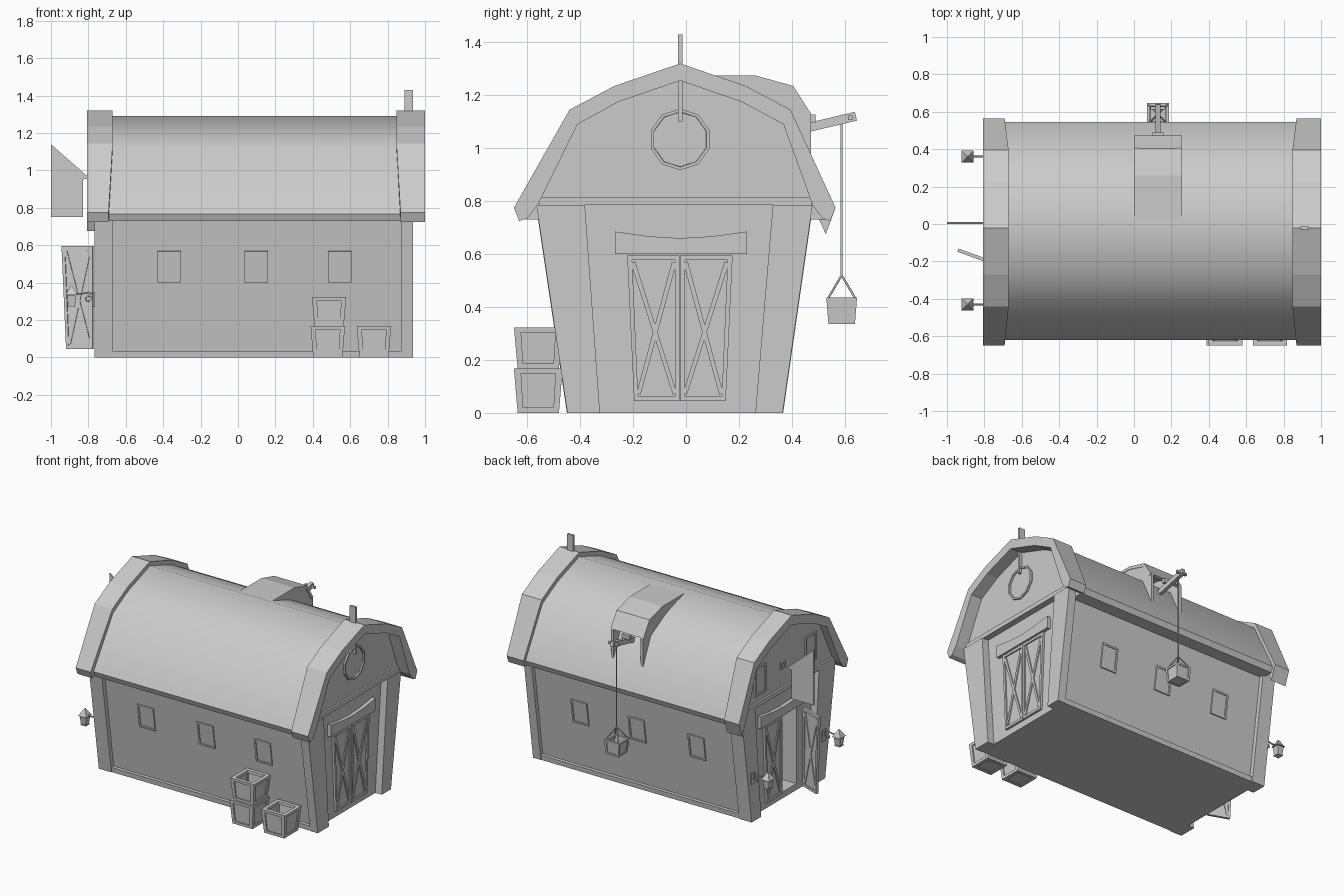
import bpy, bmesh, math
from mathutils import Matrix, Vector

if "Cube" in bpy.data.objects:
    bpy.data.objects.remove(bpy.data.objects["Cube"])

grey = bpy.data.materials.new("plain grey")
grey.use_nodes = True
grey.diffuse_color = (0.6, 0.6, 0.6, 1)
grey.node_tree.nodes["Principled BSDF"].inputs["Base Color"].default_value = (0.6, 0.6, 0.6, 1)

T, R = Matrix.Translation, Matrix.Rotation
MID = -0.022


def finish(name, bm, matrix=Matrix()):
    bmesh.ops.recalc_face_normals(bm, faces=bm.faces)
    mesh = bpy.data.meshes.new(name)
    bm.to_mesh(mesh)
    bm.free()
    mesh.materials.append(grey)
    ob = bpy.data.objects.new(name, mesh)
    ob.matrix_world = matrix
    bpy.context.scene.collection.objects.link(ob)
    return ob


def add_box(bm, centre, size, rot=Matrix(), base=Matrix()):
    bmesh.ops.create_cube(bm, size=1, matrix=base @ T(centre) @ rot @ Matrix.Diagonal((*size, 1)))


def box(name, lo, hi):
    bm = bmesh.new()
    lo, hi = Vector(lo), Vector(hi)
    add_box(bm, (lo + hi) / 2, hi - lo)
    return finish(name, bm)


def prism(name, profile, a, b):
    """Extrude a (y, z) profile from x=a to x=b."""
    bm = bmesh.new()
    face = bm.faces.new([bm.verts.new((a, y, z)) for y, z in profile])
    new = bmesh.ops.extrude_face_region(bm, geom=[face])["geom"]
    bmesh.ops.translate(bm, vec=(b - a, 0, 0), verts=[v for v in new if isinstance(v, bmesh.types.BMVert)])
    return finish(name, bm)


def wire(name, paths, radius):
    curve = bpy.data.curves.new(name, 'CURVE')
    curve.dimensions = '3D'
    curve.bevel_depth, curve.bevel_resolution, curve.use_fill_caps = radius, 1, True
    for path in paths:
        spline = curve.splines.new('POLY')
        spline.points.add(len(path) - 1)
        for p, co in zip(spline.points, path):
            p.co = (*co, 1)
    curve.materials.append(grey)
    bpy.context.scene.collection.objects.link(bpy.data.objects.new(name, curve))


def add_frame(bm, w, h, bar, depth, crossed=False, base=Matrix()):
    """Upright panel in local XZ with a raised frame and optional cross brace."""
    add_box(bm, (0, 0, 0), (w, depth * 0.3, h), base=base)
    for s in (-1, 1):
        add_box(bm, (s * (w - bar) / 2, 0, 0), (bar, depth, h), base=base)
        add_box(bm, (0, 0, s * (h - bar) / 2), (w - 2 * bar, depth, bar), base=base)
        if crossed:
            iw, ih = w - 2 * bar, h - 2 * bar
            add_box(bm, (0, 0, 0), (math.hypot(iw, ih) - bar, depth * 0.85, bar),
                    R(s * math.atan2(ih, iw), 4, 'Y'), base)


def framed_panel(name, w, h, bar, depth, matrix):
    bm = bmesh.new()
    add_frame(bm, w, h, bar, depth)
    return finish(name, bm, matrix)


def door_leaf(name, w, h, depth, outer, matrix):
    """Cross-braced leaf whose outer edge (+1 or -1) leans in towards the bottom."""
    bm = bmesh.new()
    add_frame(bm, w, h, .018, depth, True)
    for v in bm.verts:
        v.co.x -= outer * .026 * (.5 + outer * v.co.x / w) * (.5 - v.co.z / h)
    return finish(name, bm, matrix)


def open_box(name, x, y, z, h, bottom, top):
    """Open container with four framed sides, flaring towards the top."""
    bm = bmesh.new()
    depth = bottom * .28
    for k in range(4):
        side = R(k * math.pi / 2, 4, 'Z') @ T((0, depth / 2 - bottom, h / 2))
        add_frame(bm, 2 * bottom, h, bottom * .25, depth, base=side)
    add_box(bm, (0, 0, h * .08), (2 * bottom - depth, 2 * bottom - depth, h * .1))
    for v in bm.verts:
        flare = 1 + (top / bottom - 1) * v.co.z / h
        v.co.x *= flare
        v.co.y *= flare
    return finish(name, bm, T((x, y, z)))


# Tapered barn body, set back between its pillars, with a doorway cut into one end
body = prism("barn_body", [(-.42, 0), (.337, 0), (.45, .79), (-.535, .79)], -.72, .885)
cutter = box("doorway_cutter", (-.9, -.2, .045), (-.2, MID, .59))
cutter.hide_render = True
cutter.hide_set(True)
cut = body.modifiers.new("doorway", 'BOOLEAN')
cut.object, cut.solver = cutter, 'EXACT'

prism("base_sill", [(-.445, 0), (.362, 0), (.366, .035), (-.449, .035)], -.71, .885)

# Corner pillars
for end, a, b, out in (("left", .875, .935, .003), ("right", -.768, -.67, .005)):
    prism(end + "_front_pillar", [(-.445 - out, 0), (-.325, 0), (-.382, .785), (-.562 - out, .785)], a, b)
    prism(end + "_back_pillar", [(.362 + out, 0), (.262, 0), (.328, .785), (.475 + out, .785)], a, b)

# Gables and the beams under them
gable = [(-.56, .785), (-.41, 1.09), (-.255, 1.175), (MID, 1.255), (.21, 1.175), (.368, 1.09), (.478, .785)]
prism("left_gable", gable, .85, .915)
prism("right_gable", gable, -.755, -.69)
box("left_gable_beam", (.88, -.555, .785), (.928, .475, .815))
box("right_gable_beam", (-.768, -.555, .785), (-.71, .475, .815))

# Smooth main roof shell with a crisp eave edge and level soffit
outer = [(-.62, .768), (-.43, 1.115), (-.265, 1.205), (MID, 1.29), (.22, 1.205), (.385, 1.115), (.545, .768)]
under = [(.53, .73), (.435, .73), (.355, 1.075), (.205, 1.155), (MID, 1.24), (-.25, 1.155),
         (-.4, 1.075), (-.52, .73), (-.605, .73)]
roof = prism("main_roof", outer + under, -.69, .88)
for o in bpy.context.selected_objects:
    o.select_set(False)
roof.select_set(True)
bpy.context.view_layer.objects.active = roof
bpy.ops.object.shade_smooth_by_angle(angle=math.radians(44))

# Raised roof bands at both ends, narrowing at the eaves
crest = [(-.65, .775), (-.44, 1.145), (-.27, 1.235), (MID, 1.32), (.225, 1.235), (.395, 1.145), (.565, .775)]
for name, a, b, foot in (("left_roof_band", .847, 1.0, [(.545, .725), (.515, .735)]),
                         ("right_roof_band", -.67, -.808, [(.528, .675)])):
    band = prism(name, crest + foot + gable[::-1] + [(-.6, .735), (-.63, .725)], a, b)
    for v in band.data.vertices:
        if v.co.z < .8 and abs(v.co.x - a) < .01:
            v.co.x += math.copysign(.022, b - a)

# Ridge post and round gable window
box("ridge_post", (.89, MID - .008, 1.1), (.935, MID + .008, 1.43))
bm = bmesh.new()
bmesh.ops.create_circle(bm, cap_ends=True, segments=10, radius=.116)
new = bmesh.ops.extrude_face_region(bm, geom=bm.faces[:])["geom"]
bmesh.ops.translate(bm, vec=(0, 0, .015), verts=[v for v in new if isinstance(v, bmesh.types.BMVert)])
front = [f for f in new if isinstance(f, bmesh.types.BMFace)]
bmesh.ops.recalc_face_normals(bm, faces=bm.faces)
bmesh.ops.inset_individual(bm, faces=front, thickness=.012)
bmesh.ops.inset_individual(bm, faces=front, thickness=.001, depth=-.01)
finish("round_window", bm, T((.912, MID, 1.033)) @ R(math.pi / 2, 4, 'Y') @ R(math.pi / 10, 4, 'Z'))

# Side windows follow the lean of the walls
lean = math.atan2(.115, .78)
for side, y, z, tilt in (("front", -.49, .485, lean), ("back", .4, .437, -lean)):
    for i, x in enumerate((-.367, .098, .543)):
        framed_panel(f"{side}_window_{i + 1}", .125, .17, .012, .018, T((x, y, z)) @ R(tilt, 4, 'X'))

# Barn doors with cross braces
turn = R(math.pi / 2, 4, 'Z')
for name, x, y, edge in (("left_door_front", .888, -.123, -1), ("left_door_back", .888, .077, 1),
                         ("right_door_back", -.723, .077, 1)):
    door_leaf(name, .198, .55, .026, edge, T((x, y, .32)) @ turn)
door_leaf("right_door_open", .176, .55, .018, -1, T((-.858, -.17, .32)) @ R(math.atan2(-.06, .165), 4, 'Z'))

# Lintels with a sagging top edge
lintel = [(-.268, .6), (.23, .6), (.23, .685), (.1, .667), (MID, .66), (-.14, .667), (-.268, .685)]
prism("left_lintel", lintel, .88, .91)
prism("right_lintel", lintel, -.745, -.715)

# Loft shutter standing open, and small loft windows
bm = bmesh.new()
shutter = [(-1, .75), (-.83, .75), (-.83, .95), (-.795, .96), (-1, 1.14)]
face = bm.faces.new([bm.verts.new((x, 0, z)) for x, z in shutter])
new = bmesh.ops.extrude_face_region(bm, geom=[face])["geom"]
bmesh.ops.translate(bm, vec=(0, .01, 0), verts=[v for v in new if isinstance(v, bmesh.types.BMVert)])
finish("loft_shutter", bm)
for name, y, z, w, h in (("loft_window_back", .26, .96, .12, .2), ("loft_window_front", -.3, .97, .12, .2),
                         ("loft_vent", .01, .97, .05, .05)):
    framed_panel(name, w, h, .012, .016, T((-.757, y, z)) @ turn)

# Dormer hood: cheeks and curved top
hood = [(.0, 1.275), (.26, 1.275), (.405, 1.235), (.472, 1.13)]
for name, a in (("dormer_right_cheek", .004), ("dormer_left_cheek", .234)):
    prism(name, [(.1, 1.2)] + hood + [(.472, .9), (.4, 1.05)], a, a + .018)
prism("dormer_top", hood + [(.45, 1.125), (.393, 1.215), (.255, 1.255), (.0, 1.255)], 0, .256)

# Hoist beam, pulley, rope and bucket
HX, HY = .128, .588
bm = bmesh.new()
add_box(bm, (HX, .525, 1.093), (.026, .24, .034), R(math.atan2(.04, .17), 4, 'X'))
add_box(bm, (HX, .62, 1.115), (.08, .016, .016))
add_box(bm, (HX, .478, 1.112), (.06, .024, .03))
finish("hoist_beam", bm)
rope = [[(HX, HY, 1.11), (HX, HY, .52)]]
rope += [[(HX, HY, .52), (HX + i * .05, HY + j * .05, .435)] for i in (-1, 1) for j in (-1, 1)]
wire("hoist_rope", rope, .004)
open_box("hoist_bucket", HX, HY, .335, .1, .05, .058)

# Crates
for i, (x, z, h) in enumerate(((.48, 0, .168), (.487, .168, .155), (.727, 0, .168))):
    open_box(f"crate_{i + 1}", x, -.558, z, h, .078, .092)

# Wall lanterns on curled brackets
LX = -.89
for name, y in (("back", .36), ("front", -.43)):
    bm = bmesh.new()
    square = R(math.pi / 4, 4, 'Z')
    for z, h, r1, r2 in ((.305, .055, .026, .035), (.274, .008, .03, .03), (.36, .05, .045, .004)):
        bmesh.ops.create_cone(bm, cap_ends=True, segments=4, radius1=r1, radius2=r2, depth=h,
                              matrix=T((LX, y, z)) @ square)
    add_box(bm, (-.77, y, .31), (.012, .04, .08))
    finish(name + "_lantern", bm)
    curl = [(-.8 + .022 * math.cos(t) * (1 - t / 9), y, .31 + .022 * math.sin(t) * (1 - t / 9))
            for t in [k * .6 for k in range(11)]]
    wire(name + "_lantern_bracket", [[(-.77, y, .335), (-.8, y, .348), (-.84, y, .34), (LX, y, .345)], curl], .005)
